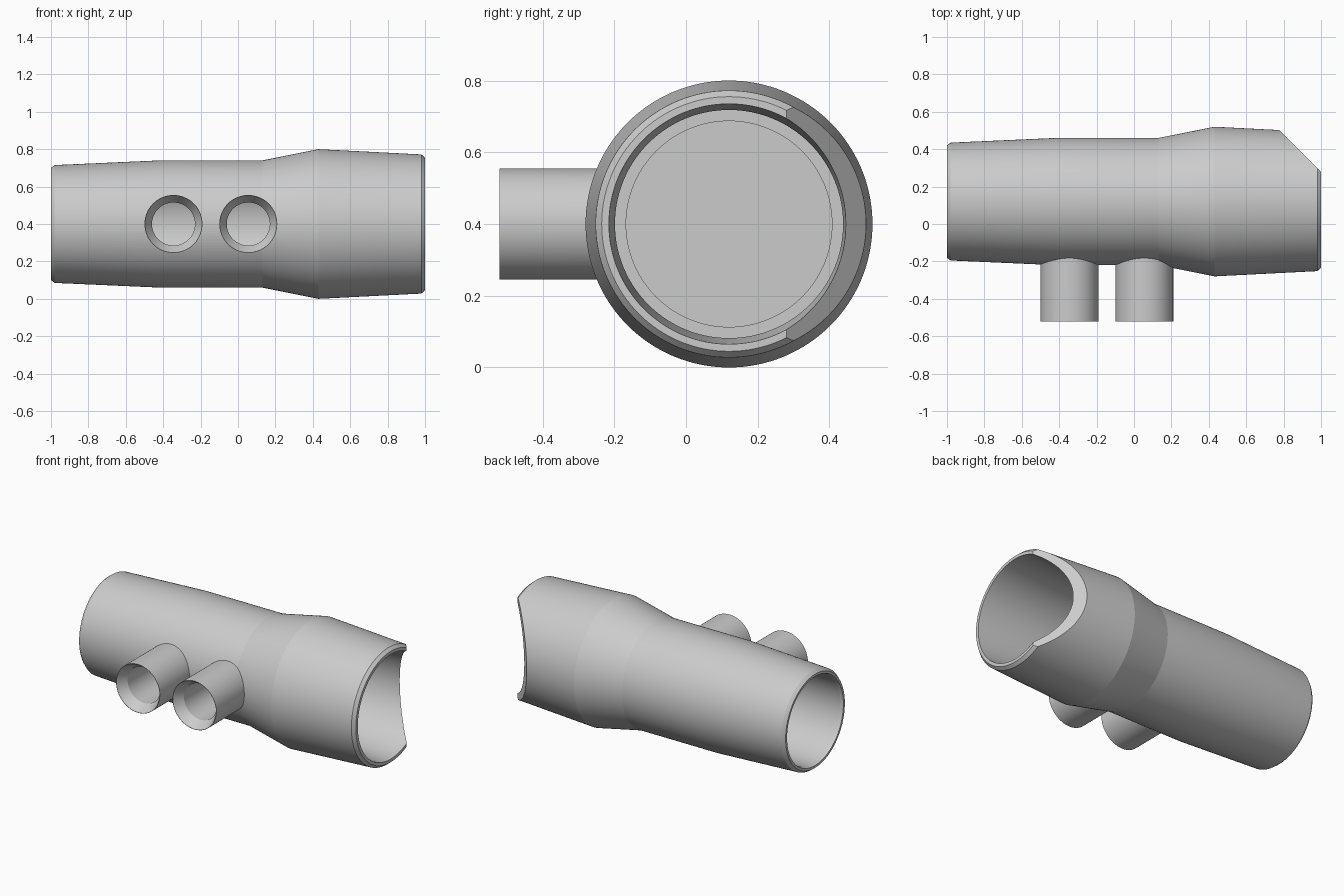
import bpy, bmesh, math
from mathutils import Vector, Matrix

old = bpy.data.objects.get("Cube")
if old:
    bpy.data.objects.remove(old, do_unlink=True)

grey = bpy.data.materials.new("plain grey")
grey.use_nodes = True
grey.diffuse_color = (0.6, 0.6, 0.6, 1)
grey.node_tree.nodes["Principled BSDF"].inputs["Base Color"].default_value = (0.6, 0.6, 0.6, 1)

AXIS = Vector((0, 0.12, 0.4))


def add_object(name, bm, matrix):
    bmesh.ops.recalc_face_normals(bm, faces=bm.faces)
    mesh = bpy.data.meshes.new(name)
    bm.to_mesh(mesh)
    bm.free()
    mesh.transform(matrix)
    mesh.materials.append(grey)
    obj = bpy.data.objects.new(name, mesh)
    bpy.context.collection.objects.link(obj)
    return obj


def lathe(name, profile, matrix, steps=128):
    """Spin (position, radius) points about the local x axis."""
    bm = bmesh.new()
    verts = [bm.verts.new((a, 0, r)) for a, r in profile]
    edges = [bm.edges.new(pair) for pair in zip(verts, verts[1:])]
    bmesh.ops.spin(bm, geom=verts + edges, cent=(0, 0, 0), axis=(1, 0, 0),
                   angle=math.tau, steps=steps, use_duplicate=False)
    bmesh.ops.remove_doubles(bm, verts=bm.verts, dist=0.0001)
    return add_object(name, bm, matrix)


def combine(target, tool, operation):
    mod = target.modifiers.new(operation, 'BOOLEAN')
    mod.operation = operation
    mod.solver = 'EXACT'
    mod.object = tool
    bpy.context.view_layer.objects.active = target
    bpy.ops.object.modifier_apply(modifier=mod.name)
    bpy.data.objects.remove(tool, do_unlink=True)


# Tube with a chamber at each end and a dividing wall between the ports
body = lathe("tube_body", [
    (-0.19, 0), (-0.19, 0.28), (-0.98, 0.28), (-1, 0.285), (-1, 0.3),
    (-0.98, 0.315), (-0.42, 0.34), (0.13, 0.34), (0.43, 0.4),
    (0.98, 0.372), (1, 0.355), (1, 0.335), (0.7, 0.318), (0.3, 0.318),
    (0.3, 0.287), (-0.1, 0.287), (-0.1, 0)], Matrix.Translation(AXIS))

# Two side ports, each bored through with a countersunk mouth
for px in (-0.345, 0.055):
    place = Matrix.Translation(AXIS + Vector((px, 0, 0))) @ Matrix.Rotation(-math.pi / 2, 4, 'Z')
    port = lathe("port", [(0.296, 0), (0.296, 0.155), (0.64, 0.155), (0.64, 0)], place, 96)
    combine(body, port, 'UNION')
    bore = lathe("port_bore", [(0.1, 0), (0.1, 0.115), (0.58, 0.115),
                               (0.64, 0.153), (0.7, 0.191), (0.7, 0)], place, 96)
    combine(body, bore, 'DIFFERENCE')

# Slanted cut across the back of the wide end
bm = bmesh.new()
bmesh.ops.create_cube(bm, size=2)
offset = math.sqrt(0.5)
cutter = add_object("slant_cutter", bm,
                    Matrix.Translation((0.89 + offset, 0.39 + offset, 0.4))
                    @ Matrix.Rotation(math.pi / 4, 4, 'Z'))
combine(body, cutter, 'DIFFERENCE')

# Smooth round walls, crisp edges
bpy.ops.object.select_all(action='DESELECT')
body.select_set(True)
bpy.context.view_layer.objects.active = body
bpy.ops.object.shade_smooth_by_angle(angle=math.radians(6))
